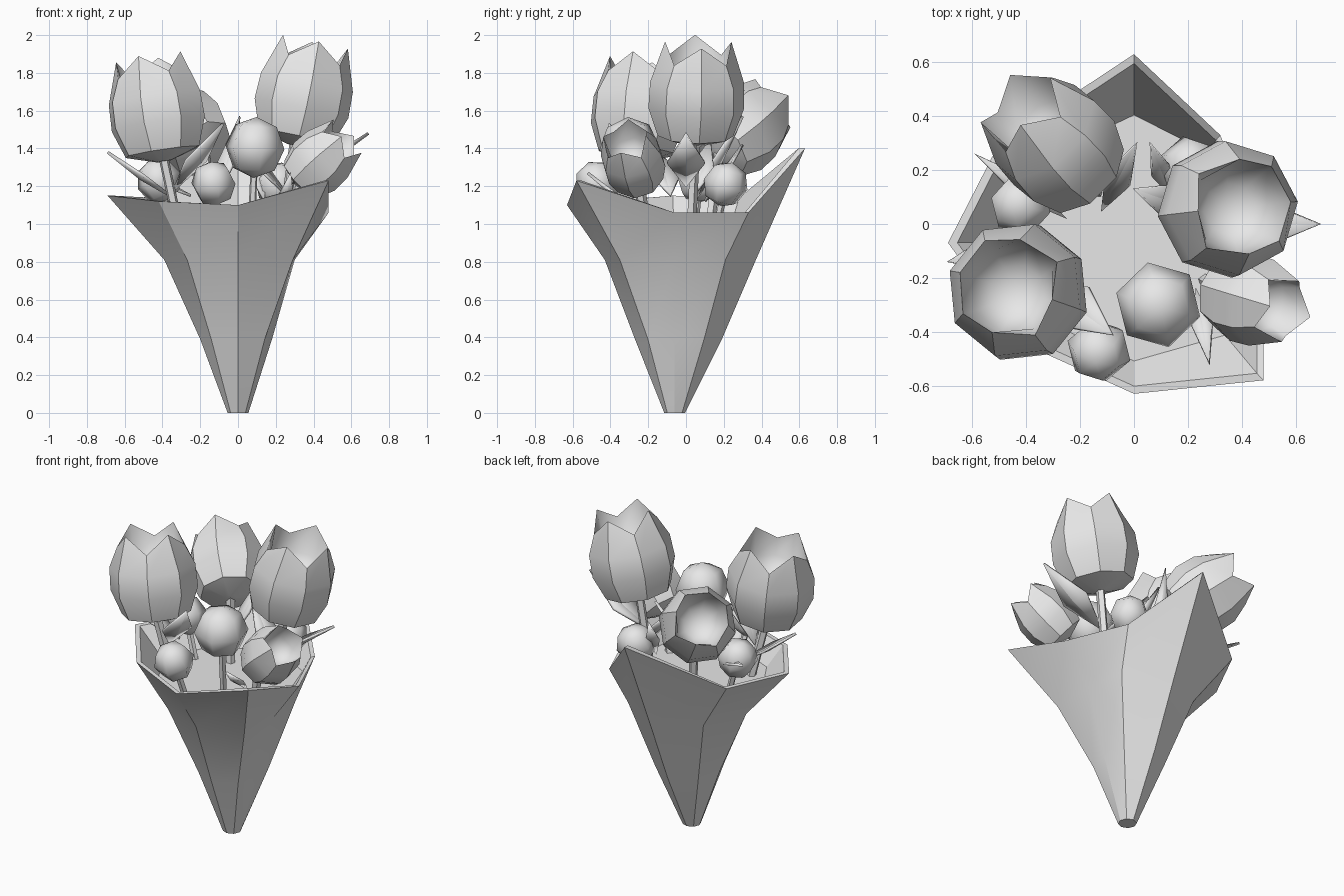
import bpy, bmesh, math
from mathutils import Vector, Matrix

old = bpy.data.objects.get("Cube")
if old:
    bpy.data.objects.remove(old, do_unlink=True)

grey = bpy.data.materials.new("plain_grey")
grey.use_nodes = True
grey.diffuse_color = (0.8, 0.8, 0.8, 1)
grey.node_tree.nodes["Principled BSDF"].inputs["Base Color"].default_value = (0.8, 0.8, 0.8, 1)


def finish(name, bm, angle=35, matrix=None):
    """Turn a bmesh into a shaded object."""
    bmesh.ops.recalc_face_normals(bm, faces=bm.faces)
    mesh = bpy.data.meshes.new(name)
    bm.to_mesh(mesh)
    bm.free()
    mesh.materials.append(grey)
    mesh.shade_smooth()
    mesh.set_sharp_from_angle(angle=math.radians(angle))
    obj = bpy.data.objects.new(name, mesh)
    bpy.context.collection.objects.link(obj)
    if matrix:
        obj.matrix_world = matrix
    return obj


def loft(bm, rings):
    """Join successive closed loops of points with quads."""
    loops = [[bm.verts.new(p) for p in ring] for ring in rings]
    for a, b in zip(loops, loops[1:]):
        n = len(a)
        for i in range(n):
            j = (i + 1) % n
            bm.faces.new((a[i], a[j], b[j], b[i]))
    return loops


def frame(origin, axis, side):
    """Local frame with z along the axis and x towards the side direction."""
    z = Vector(axis).normalized()
    x = Vector(side)
    x = (x - z * x.dot(z)).normalized()
    rot = Matrix((x, z.cross(x), z)).transposed()
    return Matrix.Translation(origin) @ rot.to_4x4()


# Paper wrapper: folded eight-sided cone with an uneven rim, filled inside
CY = -0.06


def octagon(radii, z):
    return [(r * math.cos(i * math.pi / 4), CY + r * math.sin(i * math.pi / 4), z)
            for i, r in enumerate(radii)]


def shrink(p, k):
    return (p[0] * k, CY + (p[1] - CY) * k, p[2])


low = octagon((.18, .22, .25, .22, .20, .20, .21, .20), .39)
mid = octagon((.30, .38, .43, .39, .39, .38, .37, .41), .81)
rim = [(.48, CY, 1.06), (.32, .33, 1.06), (0, .63, 1.40), (-.5, .3, 1.14),
       (-.69, -.07, 1.15), (-.42, -.44, 1.12), (0, -.63, 1.10), (.48, -.58, 1.23)]
FLOOR = 0.98
fill = []
for m, r in zip(mid, rim):
    t = (FLOOR - m[2]) / (r[2] - m[2])
    fill.append(shrink(Vector(m).lerp(Vector(r), t), .92))
bm = bmesh.new()
loops = loft(bm, [octagon([.055] * 8, 0), low, mid, rim,
                  [shrink(p, .95) for p in rim], fill])
bm.faces.new(loops[0])
bm.faces.new(loops[-1])
finish("paper_wrapper", bm, 22)


def stem(name, top, radius=0.027):
    """Five-sided stalk rising from the filling."""
    top = Vector(top)
    foot = Vector((top.x * .75, CY + (top.y - CY) * .75, 0.9))
    bm = bmesh.new()
    length = (top - foot).length
    bmesh.ops.create_cone(bm, cap_ends=True, segments=5, radius1=radius, radius2=radius,
                          depth=length)
    finish(name, bm, 35, frame((foot + top) / 2, top - foot, (1, 0, 0)))


def tulip(name, top, axis, side, length, width):
    """Open flower with four pointed petals and a shallow smooth cup."""
    def ring(r, s, tip_r=None, tip_s=None):
        pts = []
        for i in range(8):
            a = i * math.pi / 4
            rr, ss = (tip_r or r, tip_s or s) if i % 2 == 0 else (r, s)
            pts.append((rr * width * math.cos(a), rr * width * math.sin(a), ss * length))
        return pts
    bm = bmesh.new()
    outer = [ring(.04, 0), ring(.205, .05), ring(.26, .2), ring(.255, .34),
             ring(.2, .46, .18, .56)]
    inner = [ring(.165, .36), ring(.1, .29), ring(.03, .27)]
    loops = loft(bm, outer + inner)
    bm.faces.new(loops[0])
    bm.faces.new(loops[-1])
    z = Vector(axis).normalized()
    base = Vector(top) - z * .56 * length
    flower = finish(name, bm, 32, frame(base, axis, side))
    # the cup stays smooth, only the petals have creases
    first_inner = len(outer) * 8
    for e in flower.data.edges:
        if max(e.vertices) >= first_inner:
            e.use_edge_sharp = False
    stem(name + "_stem", base + z * .03)


tulip("tulip_front_right", (-.475, -.23, 1.885), (-.15, .07, 1), (1, -.3, 0), 1, 1)
tulip("tulip_left", (.41, .065, 1.965), (.21, .03, 1), (-1, -.1, .2), 1, .98)
tulip("tulip_back", (-.44, .46, 1.64), (-.57, .62, .54), (.25, .16, .08), .88, .88)
tulip("tulip_front_left", (.58, -.325, 1.465), (.72, -.22, .66), (-.145, .04, .17), .68, .65)


def bud(name, center, radius, axis):
    """Closed round bud with six sides and pointed cap."""
    bm = bmesh.new()
    bmesh.ops.create_uvsphere(bm, u_segments=6, v_segments=4, radius=radius)
    finish(name, bm, 61, frame(center, axis, (1, .25, 0)))
    stem(name + "_stem", center, 0.02)


bud("bud_front_large", (.09, -.3, 1.405), .162, (.05, -.05, 1))
bud("bud_front_small", (-.13, -.47, 1.215), .122, (-.1, -.4, 1))
bud("bud_back_left", (.21, .21, 1.21), .122, (.2, .3, 1))
bud("bud_right", (-.42, .07, 1.23), .122, (-.4, .1, 1))


def leaf(name, base, tip, width):
    """Pointed leaf folded slightly along its middle rib."""
    base, tip = Vector(base), Vector(tip)
    d = tip - base
    across = d.cross(Vector((0, 0, 1))).normalized() * width / 2
    up = across.cross(d).normalized()
    middle = base.lerp(tip, .45)
    bm = bmesh.new()
    b, t, rib, l, r = [bm.verts.new(p) for p in (
        base, tip, middle - up * width * .1, middle - across, middle + across)]
    for f in ((b, rib, l), (l, rib, t), (b, r, rib), (rib, r, t)):
        bm.faces.new(f)
    obj = finish(name, bm, 20)
    mod = obj.modifiers.new("thickness", "SOLIDIFY")
    mod.thickness = 0.015
    mod.offset = 0


for i, (base, tip, width) in enumerate([
        ((-.36, -.08, 1.15), (-.69, -.14, 1.38), .15),
        ((-.34, -.22, 1.18), (-.08, -.41, 1.53), .18),
        ((-.25, .02, 1.15), (-.59, .26, 1.30), .08),
        ((-.12, .05, 1.13), (.01, .30, 1.57), .10),
        ((.14, .10, 1.12), (.06, .30, 1.42), .08),
        ((.26, .04, 1.15), (0, .13, 1.45), .14),
        ((.25, 0, 1.2), (.69, 0, 1.48), .20),
        ((.23, -.24, 1.05), (.28, -.52, 1.27), .08)]):
    leaf(f"leaf_{i + 1}", base, tip, width)
